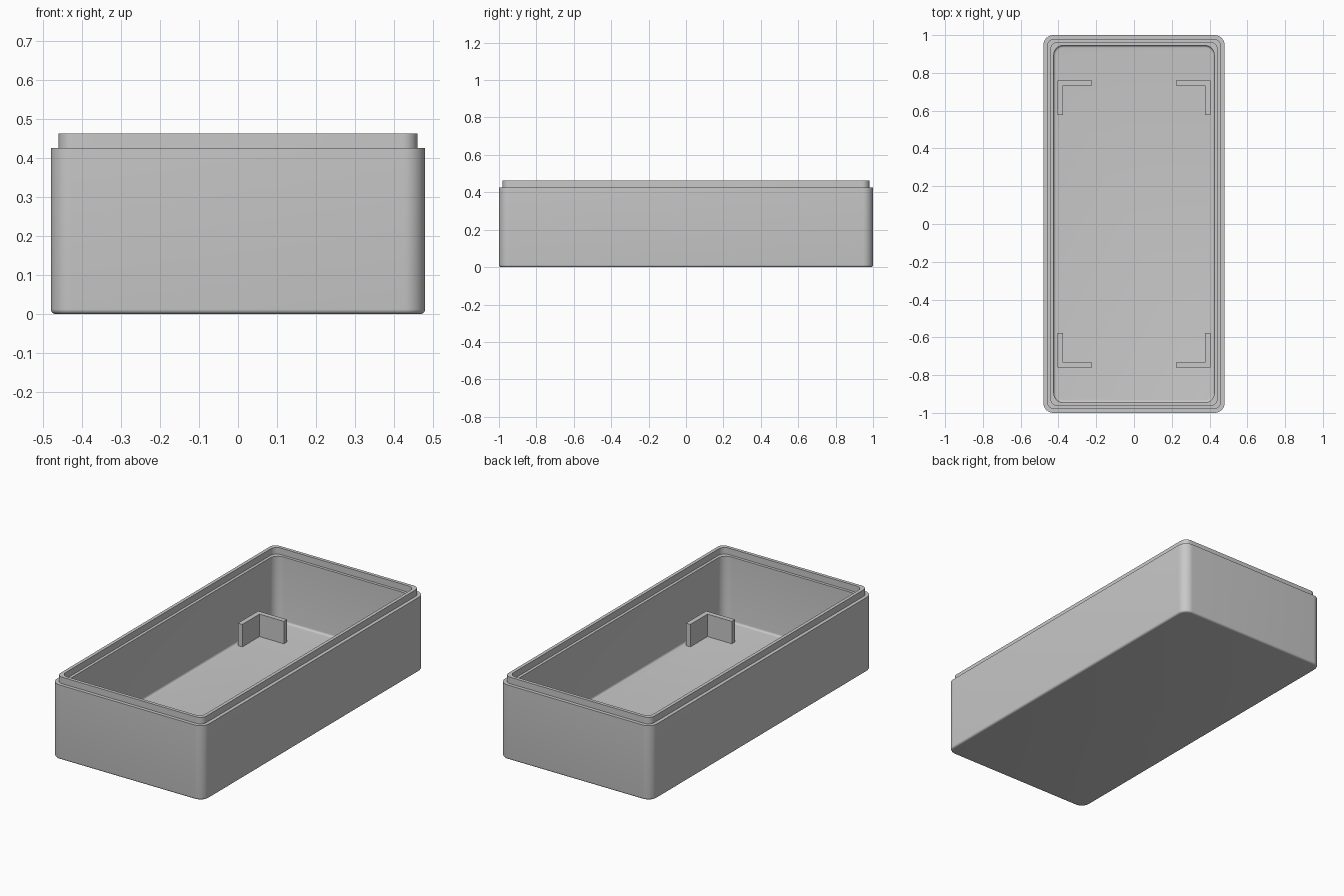
import bpy, bmesh, math

cube = bpy.data.objects.get("Cube")
if cube:
    bpy.data.objects.remove(cube, do_unlink=True)

HX, HY = 0.48, 1.0          # outer half sizes
FLOOR, SHOULDER, RIM = 0.052, 0.425, 0.462

grey = bpy.data.materials.new("plain grey")
grey.use_nodes = True
colour = (0.58, 0.58, 0.58, 1)
grey.diffuse_color = colour
grey.node_tree.nodes["Principled BSDF"].inputs["Base Color"].default_value = colour


def rounded_ring(bm, inset, radius, z, steps=12):
    """One loop of vertices around a rounded rectangle."""
    cx, cy = HX - inset - radius, HY - inset - radius
    ring = []
    for q, (sx, sy) in enumerate([(1, 1), (-1, 1), (-1, -1), (1, -1)]):
        for i in range(steps + 1):
            a = math.pi / 2 * (q + i / steps)
            ring.append(bm.verts.new((sx * cx + radius * math.cos(a),
                                      sy * cy + radius * math.sin(a), z)))
    return ring


def finish(bm, name):
    bmesh.ops.recalc_face_normals(bm, faces=bm.faces)
    mesh = bpy.data.meshes.new(name)
    bm.to_mesh(mesh)
    bm.free()
    mesh.materials.append(grey)
    obj = bpy.data.objects.new(name, mesh)
    bpy.context.collection.objects.link(obj)
    return obj


def fillet(inset, z, r, radius, rising):
    """Wall section blending a flat floor into an upright wall."""
    arc = []
    for i in range(6):
        a = math.pi / 2 * i / 5
        d = r * (1 - math.sin(a))
        arc.append((inset + d, radius - d, z + r * (1 - math.cos(a))))
    return arc if rising else arc[::-1]


# Tray shell: wall section as (inset, corner radius, height), outside to inside
section = fillet(0, 0, 0.012, 0.054, True)
section += [(0, 0.054, SHOULDER), (0.02, 0.038, SHOULDER),
            (0.02, 0.038, RIM), (0.039, 0.038, RIM),
            (0.039, 0.038, SHOULDER), (0.055, 0.05, SHOULDER)]
section += fillet(0.055, FLOOR, 0.012, 0.05, False)

bm = bmesh.new()
rings = [rounded_ring(bm, *s) for s in section]
for a, b in zip(rings, rings[1:]):
    for i in range(len(a)):
        j = (i + 1) % len(a)
        bm.faces.new((a[i], a[j], b[j], b[i]))
bm.faces.new(rings[0])
bm.faces.new(rings[-1])
tray = finish(bm, "tray_shell")
bpy.context.view_layer.objects.active = tray
tray.select_set(True)
bpy.ops.object.shade_smooth_by_angle(angle=math.radians(35))
tray.select_set(False)

# L-shaped corner brackets standing on the floor
BX, BY, ARM, THICK, HEIGHT = 0.405, 0.76, 0.182, 0.028, 0.128
outline = [(0, 0), (ARM, 0), (ARM, THICK), (THICK, THICK), (THICK, ARM), (0, ARM)]
for side, sx in (("left", 1), ("right", -1)):
    for end, sy in (("front", -1), ("back", 1)):
        bm = bmesh.new()
        base = bm.faces.new([bm.verts.new((sx * (BX - u), sy * (BY - v), FLOOR - 0.01))
                             for u, v in outline])
        top = bmesh.ops.extrude_face_region(bm, geom=[base])["geom"]
        bmesh.ops.translate(bm, vec=(0, 0, HEIGHT + 0.01),
                            verts=[g for g in top if isinstance(g, bmesh.types.BMVert)])
        finish(bm, f"{end}_{side}_bracket")
